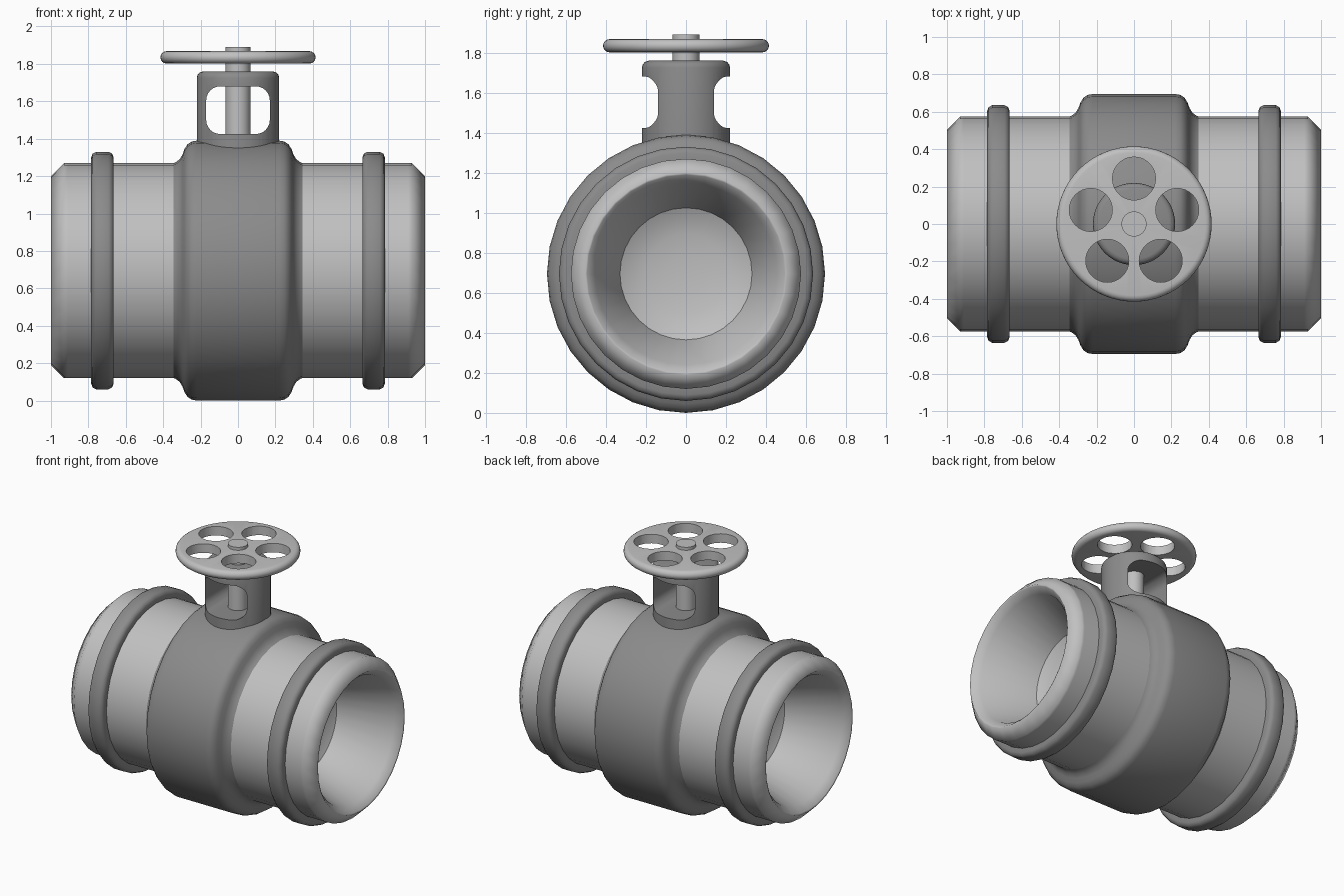
import bpy, bmesh, math
from mathutils import Matrix

if "Cube" in bpy.data.objects:
    bpy.data.objects.remove(bpy.data.objects["Cube"])

CZ = 0.695  # height of the pipe axis


def material(name, v):
    m = bpy.data.materials.new(name)
    m.diffuse_color = (v, v, v, 1)
    m.use_nodes = True
    m.node_tree.nodes["Principled BSDF"].inputs["Base Color"].default_value = m.diffuse_color
    return m


LIGHT = material("light grey metal", 0.53)
DARK = material("dark grey metal", 0.26)


def add(name, bm, mat):
    bmesh.ops.remove_doubles(bm, verts=bm.verts, dist=1e-5)
    bmesh.ops.recalc_face_normals(bm, faces=bm.faces)
    me = bpy.data.meshes.new(name)
    bm.to_mesh(me)
    bm.free()
    ob = bpy.data.objects.new(name, me)
    bpy.context.collection.objects.link(ob)
    me.materials.append(mat)
    return ob


def smooth(ob, angle=35):
    bpy.ops.object.select_all(action='DESELECT')
    ob.select_set(True)
    bpy.context.view_layer.objects.active = ob
    bpy.ops.object.shade_smooth_by_angle(angle=math.radians(angle))


def lathe(name, prof, mat, axis='X', segs=32):
    """prof: (position along axis, radius) pairs; X parts turn about z = CZ."""
    bm = bmesh.new()
    rings = []
    for a, r in prof:
        ring = []
        for i in range(segs):
            t = 2 * math.pi * i / segs
            c, s = r * math.cos(t), r * math.sin(t)
            ring.append(bm.verts.new((a, c, CZ + s) if axis == 'X' else (c, s, a)))
        rings.append(ring)
    for p, q in zip(rings, rings[1:]):
        for i in range(segs):
            j = (i + 1) % segs
            bm.faces.new((p[i], p[j], q[j], q[i]))
    return add(name, bm, mat)


def cut(ob, cutter):
    """Apply a boolean difference and remove the cutter."""
    mod = ob.modifiers.new("cut", 'BOOLEAN')
    mod.operation = 'DIFFERENCE'
    mod.solver = 'EXACT'
    mod.object = cutter
    bpy.context.view_layer.update()
    me = bpy.data.meshes.new_from_object(ob.evaluated_get(bpy.context.evaluated_depsgraph_get()))
    ob.modifiers.clear()
    ob.data = me
    bpy.data.objects.remove(cutter)


# central valve body
half = [(.36, .57), (.335, .578), (.312, .595), (.297, .62), (.286, .65),
        (.27, .675), (.248, .69), (.22, .695)]
smooth(lathe("valve_body", half + [(-x, r) for x, r in reversed(half)], DARK), 40)

# two pipe ends: outer wall, chamfer, lip, tapering bore and concave closing face
for side, s in (("right", 1), ("left", -1)):
    prof = [(.3, .575), (.91, .575), (.93, .575), (1, .505), (.995, .495), (.95, .455),
            (.57, .33)]
    smooth(lathe("pipe_" + side, [(s * x, r) for x, r in prof], LIGHT), 89)
    bowl = [(.57, .33), (.545, .28), (.525, .2), (.515, .1), (.512, 1e-6)]
    smooth(lathe("closing_face_" + side, [(s * x, r) for x, r in bowl], LIGHT), 60)
    # raised collar
    collar = [(.665, .55), (.665, .605), (.673, .625), (.692, .635),
              (.758, .635), (.777, .625), (.785, .605), (.785, .55)]
    smooth(lathe("collar_" + side, [(s * x, r) for x, r in collar], DARK), 50)

# recalculated normals of the open closing faces must look outwards along x
for side, s in (("right", 1), ("left", -1)):
    me = bpy.data.objects["closing_face_" + side].data
    if me.polygons[0].normal.x * s < 0:
        me.flip_normals()

# yoke on top of the body, with a rounded window cut through from front to back
yoke = lathe("yoke", [(1.2, 1e-6), (1.2, .22), (1.725, .22), (1.742, .216), (1.754, .205),
                      (1.76, .188), (1.76, 1e-6)], DARK, 'Z', 48)
bm = bmesh.new()
W, Z0, Z1, R = .17, 1.425, 1.68, .075
loop = []
for cx, cz, a0 in ((W - R, Z1 - R, 0), (R - W, Z1 - R, 90), (R - W, Z0 + R, 180), (W - R, Z0 + R, 270)):
    for k in range(7):
        t = math.radians(a0 + 15 * k)
        loop.append((cx + R * math.cos(t), cz + R * math.sin(t)))
front = bm.faces.new([bm.verts.new((x, -.4, z)) for x, z in loop])
ext = bmesh.ops.extrude_face_region(bm, geom=[front], use_keep_orig=True)
bmesh.ops.translate(bm, vec=(0, .8, 0), verts=[v for v in ext['geom'] if isinstance(v, bmesh.types.BMVert)])
window = add("window_cutter", bm, DARK)
window.hide_render = True
cut(yoke, window)
smooth(yoke)

# stem
smooth(lathe("stem", [(1.38, 1e-6), (1.38, .067), (1.89, .067), (1.89, 1e-6)], LIGHT, 'Z', 32))

# handwheel: thick rounded rim around a web with five round holes
rim = [(1.835 - .033 * math.cos(t), .382 + .033 * math.sin(t))
       for t in (math.pi * i / 8 for i in range(9))]
wheel = lathe("handwheel", [(1.802, 1e-6)] + rim + [(1.868, 1e-6)], LIGHT, 'Z', 64)
bm = bmesh.new()
for k in range(5):
    t = math.radians(90 + 72 * k)
    bmesh.ops.create_cone(bm, cap_ends=True, segments=32, radius1=.115, radius2=.115, depth=.3,
                          matrix=Matrix.Translation((.243 * math.cos(t), .243 * math.sin(t), 1.84)))
holes = add("hole_cutter", bm, LIGHT)
holes.hide_render = True
cut(wheel, holes)
smooth(wheel)
